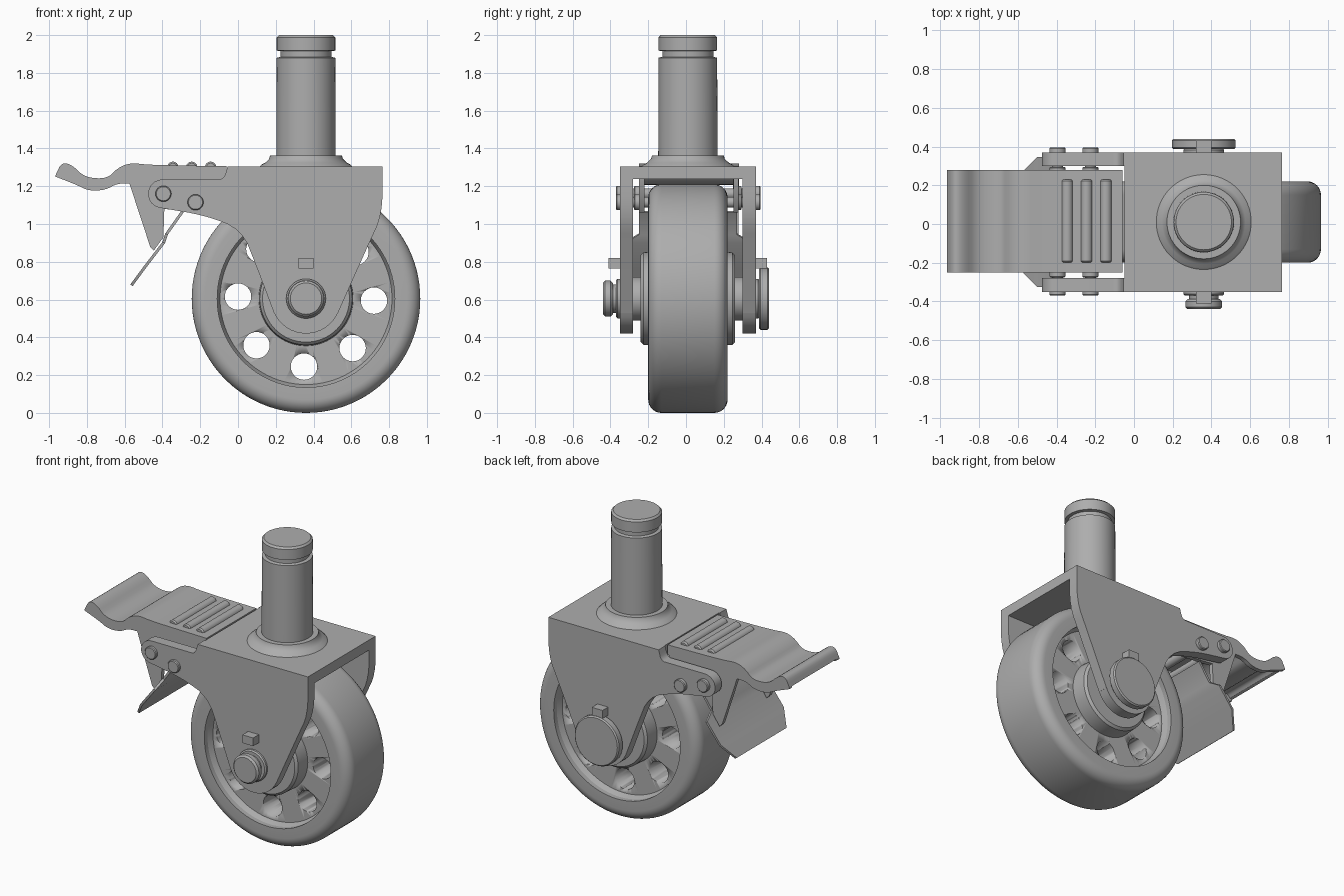
import bpy, bmesh, math
from mathutils import Matrix, Vector

cube = bpy.data.objects.get("Cube")
if cube:
    bpy.data.objects.remove(cube, do_unlink=True)

steel = bpy.data.materials.new("steel grey")
steel.use_nodes = True
GREY = (0.42, 0.42, 0.42, 1)
steel.diffuse_color = GREY
steel.node_tree.nodes["Principled BSDF"].inputs["Base Color"].default_value = GREY

MID = 0.01                       # centre plane of the caster
AXLE = Vector((0.36, MID, 0.605))


def finish(name, bm):
    """Turn a bmesh into a shaded, coloured object."""
    bmesh.ops.remove_doubles(bm, verts=bm.verts, dist=1e-5)
    bmesh.ops.recalc_face_normals(bm, faces=bm.faces)
    mesh = bpy.data.meshes.new(name)
    bm.to_mesh(mesh)
    bm.free()
    mesh.materials.append(steel)
    obj = bpy.data.objects.new(name, mesh)
    bpy.context.collection.objects.link(obj)
    bpy.ops.object.select_all(action='DESELECT')
    obj.select_set(True)
    bpy.context.view_layer.objects.active = obj
    bpy.ops.object.shade_smooth_by_angle(angle=math.radians(32))
    return obj


def prism(name, outline, y0, y1):
    """Extrude an (x, z) outline along y."""
    bm = bmesh.new()
    face = bm.faces.new([bm.verts.new((x, y0, z)) for x, z in outline])
    new = bmesh.ops.extrude_face_region(bm, geom=[face])["geom"]
    verts = [v for v in new if isinstance(v, bmesh.types.BMVert)]
    bmesh.ops.translate(bm, verts=verts, vec=(0, y1 - y0, 0))
    return finish(name, bm)


def box(name, x0, x1, y0, y1, z0, z1):
    return prism(name, [(x0, z0), (x1, z0), (x1, z1), (x0, z1)], y0, y1)


def lathe(name, profile, origin, axis, closed=False, steps=64):
    """Revolve (radius, distance) points round an axis through origin."""
    axis = Vector(axis)
    side = Vector((1, 0, 0))
    bm = bmesh.new()
    verts = [bm.verts.new(origin + side * r + axis * d) for r, d in profile]
    edges = [bm.edges.new(pair) for pair in zip(verts, verts[1:])]
    if closed:
        edges.append(bm.edges.new((verts[-1], verts[0])))
    bmesh.ops.spin(bm, geom=verts + edges, cent=origin, axis=axis,
                   angle=math.tau, steps=steps, use_merge=True)
    return finish(name, bm)


def rod(name, x, z, radius, y0, y1, bevel=0.008):
    """Chamfered cylinder lying along y."""
    inner = radius - bevel
    profile = [(0, y0), (inner, y0), (radius, y0 + bevel),
               (radius, y1 - bevel), (inner, y1), (0, y1)]
    return lathe(name, profile, Vector((x, 0, z)), (0, 1, 0), steps=40)


def arc(cx, cz, r, start, end, count=10):
    angles = [math.radians(start + (end - start) * i / count) for i in range(count + 1)]
    return [(cx + r * math.cos(a), cz + r * math.sin(a)) for a in angles]


def soften(points, rounds=2):
    """Corner-cut an open line, keeping its ends."""
    for _ in range(rounds):
        out = [points[0]]
        for (ax, az), (bx, bz) in zip(points, points[1:]):
            out += [(ax * .75 + bx * .25, az * .75 + bz * .25),
                    (ax * .25 + bx * .75, az * .25 + bz * .75)]
        points = out + [points[-1]]
    return points


# Tyre: rounded ring
half, tyre_r, rim_r, fillet = 0.21, 0.605, 0.47, 0.07
shoulder = arc(tyre_r - fillet, half - fillet, fillet, 0, 90, 8)
tyre = [(rim_r, -half)] + [(r, -d) for r, d in reversed(shoulder)]
tyre += shoulder + [(rim_r, half)]
lathe("tyre", tyre, AXLE, (0, 1, 0), closed=True, steps=96)

# Wheel centre: recessed web with hub, drilled by eight holes
side = [(rim_r + 0.005, 0.19), (0.455, 0.14), (0.25, 0.14), (0.245, 0.235),
        (0.23, 0.25), (0.115, 0.25), (0.115, 0.29), (0, 0.29)]
web = lathe("wheel_centre", [(r, -d) for r, d in reversed(side)] + side,
            AXLE, (0, 1, 0), steps=96)
bm = bmesh.new()
for i in range(8):
    a = math.radians(45 * i - 1.7)
    spot = AXLE + Vector((math.cos(a), 0, math.sin(a))) * 0.36
    bmesh.ops.create_cone(bm, cap_ends=True, segments=32, radius1=0.07, radius2=0.07,
                          depth=1, matrix=Matrix.Translation(spot) @ Matrix.Rotation(math.pi / 2, 4, 'X'))
cutter = finish("hole_cutter", bm)
cutter.hide_render = True
cut = web.modifiers.new("holes", 'BOOLEAN')
cut.operation = 'DIFFERENCE'
cut.object = cutter
bpy.context.view_layer.objects.active = web
bpy.ops.object.modifier_apply(modifier=cut.name)
bpy.data.objects.remove(cutter, do_unlink=True)

# Fork: two cheek plates with brake arms, joined by a top plate
front_edge = soften([(0.765, 1.305), (0.765, 1.05), (0.69, 0.89), (0.53, 0.53)])
foot = arc(AXLE.x, AXLE.z, 0.185, -24, -156, 16)
rear_edge = soften([(0.19, 0.53), (0.1, 0.77), (0.02, 0.97), (-0.17, 1.045), (-0.41, 1.085)])
arm_end = arc(-0.4, 1.16, 0.076, 255, 90)
neck = soften([(-0.13, 1.236), (-0.075, 1.236), (-0.055, 1.305)])
cheek = front_edge + foot + rear_edge + arm_end + neck
for name, y0 in (("front_cheek", -0.35), ("back_cheek", 0.3)):
    prism(name, cheek, y0, y0 + 0.07)
box("fork_top", -0.05, 0.765, -0.28, 0.3, 1.237, 1.305)

# Stem: flared collar, shaft and grooved head
stem = [(0, 1.3), (0.25, 1.3), (0.235, 1.315), (0.215, 1.325), (0.195, 1.345),
        (0.19, 1.363), (0.157, 1.363), (0.155, 1.88), (0.135, 1.885), (0.135, 1.915),
        (0.155, 1.918), (0.155, 1.988), (0.143, 2), (0, 2)]
lathe("stem", stem, Vector((AXLE.x, MID, 0)), (0, 0, 1))

# Axle hardware: small nut in front, wide head behind
rod("front_washer", AXLE.x, AXLE.z, 0.105, -0.37, -0.34)
rod("front_neck", AXLE.x, AXLE.z, 0.075, -0.4, -0.36)
rod("front_nut", AXLE.x, AXLE.z, 0.095, -0.44, -0.387, 0.012)
rod("back_washer", AXLE.x, AXLE.z, 0.105, 0.36, 0.39)
rod("back_head", AXLE.x, AXLE.z, 0.165, 0.387, 0.44)
for name, y0 in (("front_stop", -0.41), ("back_stop", 0.365)):
    box(name, 0.32, 0.4, y0, y0 + 0.065, 0.765, 0.82)

# Brake pedal: curved sheet with side walls
top = soften([(-0.965, 1.26), (-0.935, 1.325), (-0.88, 1.315), (-0.81, 1.245), (-0.69, 1.24),
              (-0.64, 1.295), (-0.57, 1.325), (-0.47, 1.312), (-0.06, 1.306)])
under = soften([(-0.06, 1.24), (-0.4, 1.235), (-0.55, 1.215), (-0.64, 1.215),
                (-0.7, 1.18), (-0.79, 1.175), (-0.86, 1.21), (-0.965, 1.25)])
prism("pedal_sheet", top + [(x, z - 0.035) for x, z in reversed(top[4:])], -0.25, 0.28)
web_outline = [(-0.58, 1.23), (-0.465, 0.88), (-0.445, 0.86), (-0.395, 0.93), (-0.39, 1.08),
               (-0.3, 1.07), (-0.15, 1.06), (-0.08, 1.15), (-0.065, 1.27)]
for label, y0 in (("front", -0.25), ("back", 0.25)):
    prism(f"{label}_pedal_wall", top + under, y0, y0 + 0.03)
    prism(f"{label}_pedal_web", web_outline, y0 + 0.001, y0 + 0.029)

# Grip ribs across the pedal
for i in range(3):
    rod(f"grip_rib_{i + 1}", -0.345 + 0.1 * i, 1.3, 0.03, -0.2, 0.23)

# Pivot pins with heads outside the arms
for label, x, z in (("rear", -0.395, 1.16), ("inner", -0.225, 1.115)):
    rod(f"{label}_pin", x, z, 0.028, -0.36, 0.38)
    for end, y0, y1 in (("front", -0.37, -0.345), ("back", 0.365, 0.395)):
        rod(f"{label}_pin_{end}_head", x, z, 0.042, y0, y1, 0.005)
    for end, y0, y1 in (("front", -0.275, -0.245), ("back", 0.275, 0.295)):
        rod(f"{label}_pin_{end}_spacer", x, z, 0.042, y0, y1, 0.005)

# Brake flap: sloping thin plate with clipped lower corners
bm = bmesh.new()
rows = [(-0.57, 0.68, 0.265), (-0.5, 0.775, 0.335), (-0.4, 0.905, 0.335),
        (-0.385, 0.95, 0.26), (-0.3, 1.07, 0.26)]
pairs = [[bm.verts.new((x, MID + s * w, z)) for s in (-1, 1)] for x, z, w in rows]
for (a, b), (c, d) in zip(pairs, pairs[1:]):
    bm.faces.new((a, b, d, c))
bmesh.ops.recalc_face_normals(bm, faces=bm.faces)
bmesh.ops.solidify(bm, geom=bm.faces[:], thickness=0.015)
finish("brake_flap", bm)
